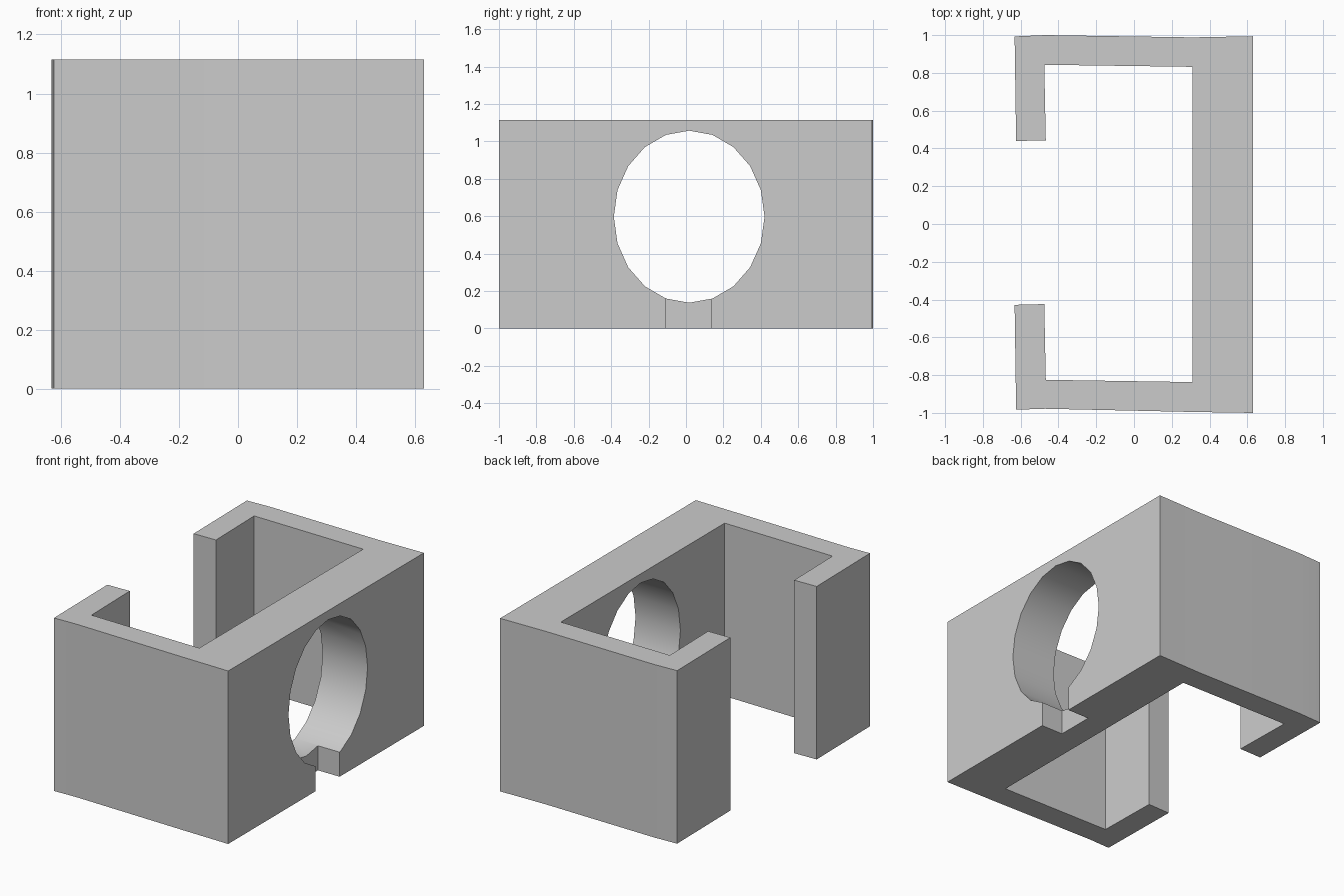
import bpy, bmesh, math

default = bpy.data.objects.get("Cube")
if default:
    bpy.data.objects.remove(default, do_unlink=True)

HEIGHT = 1.115

grey = bpy.data.materials.new("light_grey")
grey.use_nodes = True
colour = (0.6, 0.6, 0.6, 1)
grey.diffuse_color = colour
grey.node_tree.nodes["Principled BSDF"].inputs["Base Color"].default_value = colour


def prism(name, outline, vector):
    """Extrude a closed outline of 3D points along a vector."""
    bm = bmesh.new()
    face = bm.faces.new([bm.verts.new(p) for p in outline])
    out = bmesh.ops.extrude_face_region(bm, geom=[face])
    moved = [v for v in out["geom"] if isinstance(v, bmesh.types.BMVert)]
    bmesh.ops.translate(bm, verts=moved, vec=vector)
    bmesh.ops.recalc_face_normals(bm, faces=bm.faces)
    mesh = bpy.data.meshes.new(name)
    bm.to_mesh(mesh)
    bm.free()
    mesh.materials.append(grey)
    obj = bpy.data.objects.new(name, mesh)
    bpy.context.collection.objects.link(obj)
    return obj


def cut(target, cutter):
    mod = target.modifiers.new(cutter.name, "BOOLEAN")
    mod.operation = "DIFFERENCE"
    mod.solver = "EXACT"
    mod.object = cutter
    cutter.hide_render = True
    cutter.display_type = "WIRE"


# Bracket: thick wall with two hooked arms, slightly uneven
plan = [
    (0.63, -1.0), (0.63, 0.994), (0.31, 0.988), (-0.47, 1.0),
    (-0.632, 0.993), (-0.624, 0.44), (-0.467, 0.442), (-0.475, 0.843),
    (0.31, 0.832), (0.31, -0.837), (-0.467, -0.825), (-0.475, -0.424),
    (-0.632, -0.428), (-0.624, -0.983), (-0.47, -0.978), (0.31, -0.995),
]
bracket = prism("bracket_body", [(x, y, 0) for x, y in plan], (0, 0, HEIGHT))

# Faceted oval opening through the thick wall
oval = []
for i in range(20):
    a = math.tau * i / 20
    oval.append((0.2, 0.017 + 0.403 * math.cos(a), 0.597 + 0.46 * math.sin(a)))
cut(bracket, prism("oval_hole_cutter", oval, (0.6, 0, 0)))

# Shallow notch below the opening, on the outer face
notch = [(0.475, -0.11, -0.1), (0.475, 0.135, -0.1),
         (0.475, 0.135, 0.19), (0.475, -0.11, 0.19)]
cut(bracket, prism("notch_cutter", notch, (0.3, 0, 0)))

# Apply the cuts and remove the cutters
bpy.context.view_layer.update()
graph = bpy.context.evaluated_depsgraph_get()
finished = bpy.data.meshes.new_from_object(bracket.evaluated_get(graph))
bracket.modifiers.clear()
bracket.data = finished
for name in ("oval_hole_cutter", "notch_cutter"):
    bpy.data.objects.remove(bpy.data.objects[name], do_unlink=True)

# Round shading inside the opening, sharp edges elsewhere
bpy.ops.object.select_all(action="DESELECT")
bracket.select_set(True)
bpy.context.view_layer.objects.active = bracket
bpy.ops.object.shade_smooth_by_angle(angle=math.radians(30))
